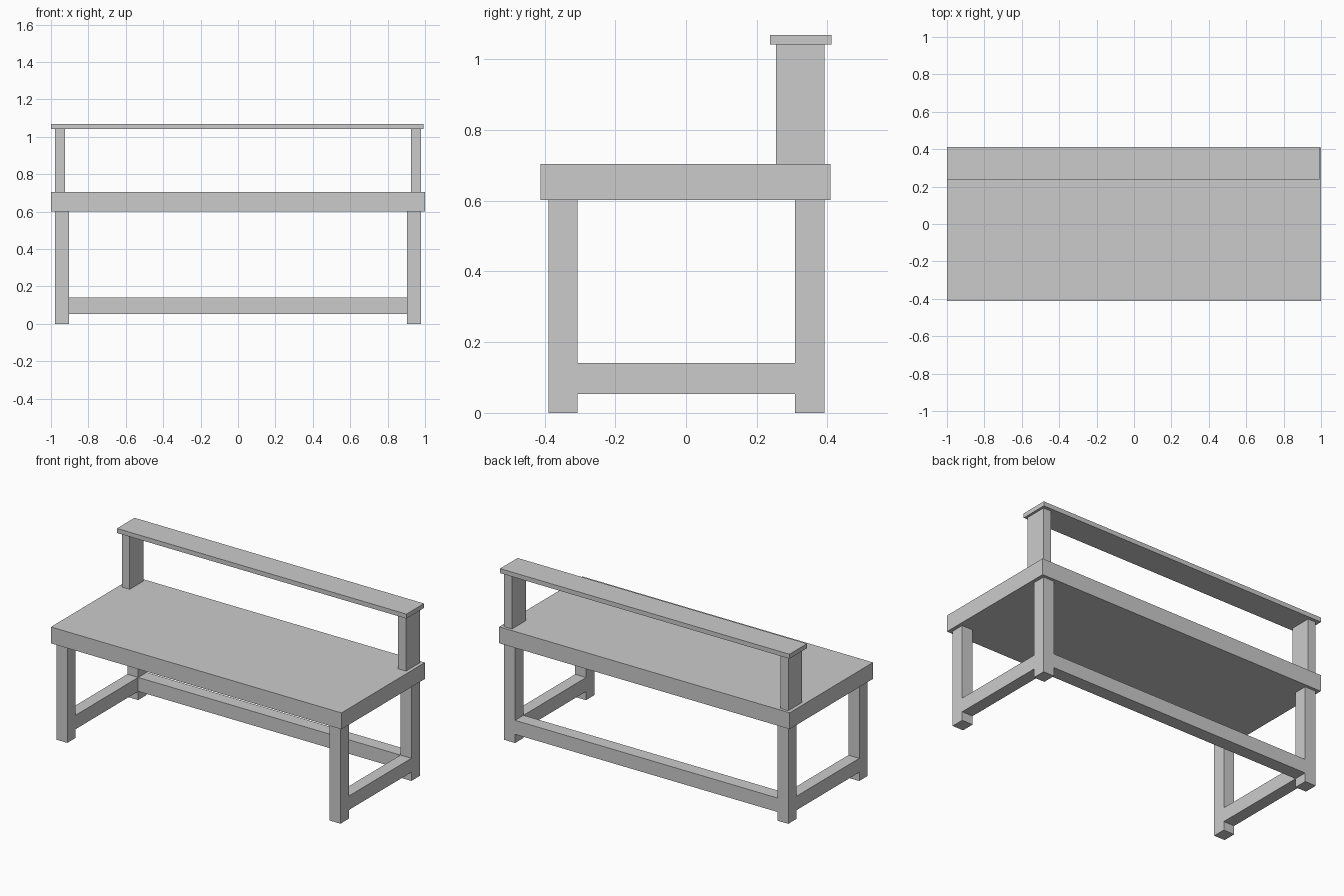
import bpy

if "Cube" in bpy.data.objects:
    bpy.data.objects.remove(bpy.data.objects["Cube"])


def box(name, x, y, z):
    """Box spanning the given (min, max) ranges."""
    bpy.ops.mesh.primitive_cube_add(size=1, location=[sum(r) / 2 for r in (x, y, z)])
    ob = bpy.context.object
    ob.name = name
    ob.scale = [r[1] - r[0] for r in (x, y, z)]
    bpy.ops.object.transform_apply(location=True, rotation=False, scale=True)
    return ob


def mirrored(ob):
    """Repeat a part on the other side of x = 0."""
    ob.modifiers.new("mirror", 'MIRROR').use_axis[0] = True
    return ob


leg_x = (0.903, 0.978)
front_y, back_y = (-0.389, -0.307), (0.308, 0.391)
rail_z = (0.054, 0.141)

# Bench top
box("bench_top", (-1, 1), (-0.411, 0.409), (0.602, 0.704))

# Legs and side rails
mirrored(box("front_legs", leg_x, front_y, (0, 0.602)))
mirrored(box("back_legs", leg_x, back_y, (0, 0.602)))
mirrored(box("side_rails", leg_x, (front_y[1], back_y[0]), rail_z))

# Back rail between the rear legs
box("back_rail", (-leg_x[0], leg_x[0]), back_y, rail_z)

# Raised shelf on two posts
mirrored(box("shelf_posts", (0.924, 0.978), (0.255, 0.391), (0.704, 1.041)))
box("raised_shelf", (-1, 0.993), (0.238, 0.411), (1.041, 1.069))
